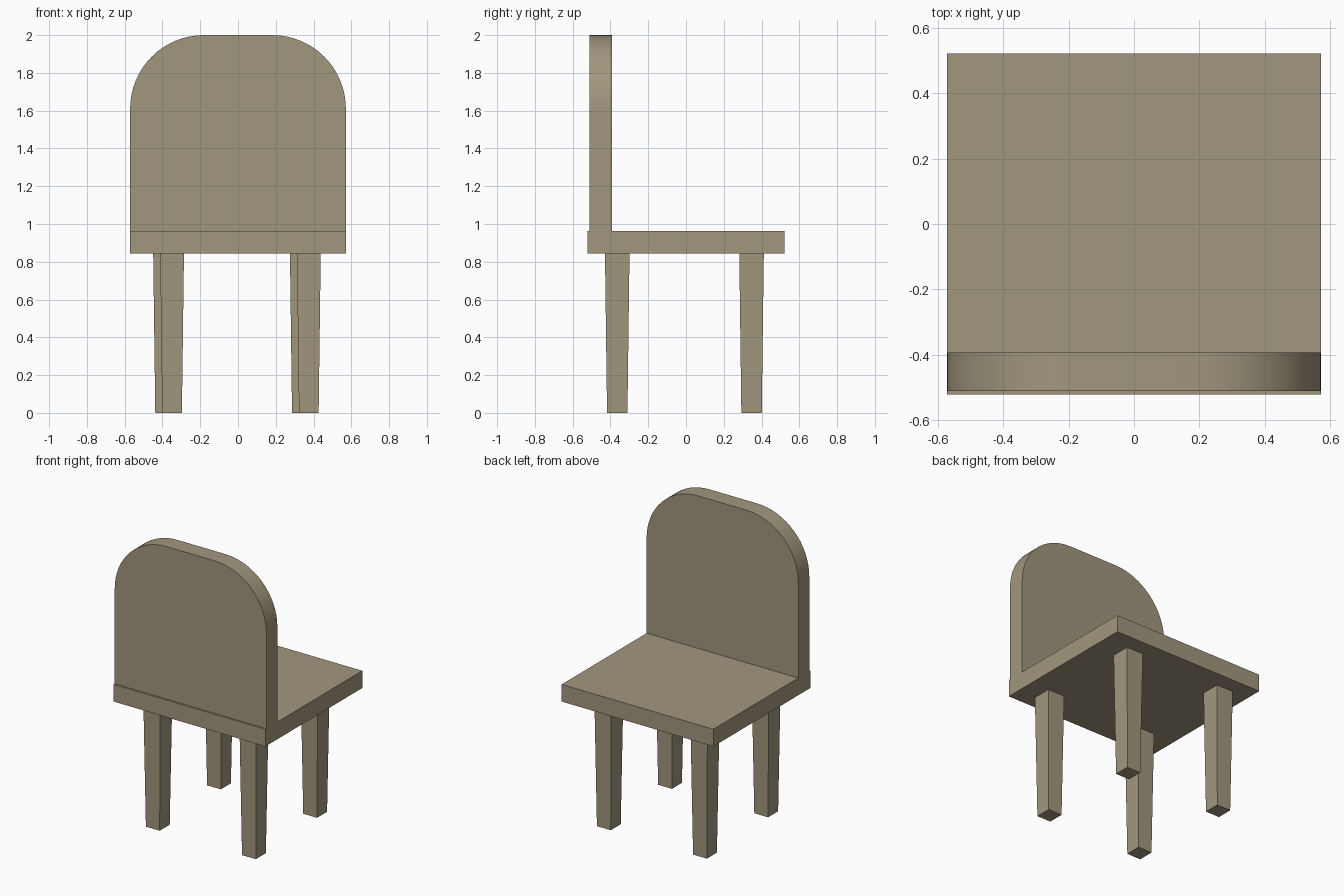
import bpy, bmesh
from math import sin, cos, pi

if "Cube" in bpy.data.objects:
    bpy.data.objects.remove(bpy.data.objects["Cube"])

# Muted brown wood for every part
WOOD = bpy.data.materials.new("wood")
WOOD.diffuse_color = (0.362, 0.309, 0.209, 1)
WOOD.use_nodes = True
WOOD.node_tree.nodes["Principled BSDF"].inputs["Base Color"].default_value = WOOD.diffuse_color


def loft(name, rings):
    """Closed solid from two matching rings of points."""
    bm = bmesh.new()
    a, b = [[bm.verts.new(p) for p in ring] for ring in rings]
    n = len(a)
    bm.faces.new(a)
    bm.faces.new(b)
    for i in range(n):
        j = (i + 1) % n
        bm.faces.new((a[i], a[j], b[j], b[i]))
    bmesh.ops.recalc_face_normals(bm, faces=bm.faces)
    mesh = bpy.data.meshes.new(name)
    bm.to_mesh(mesh)
    bm.free()
    mesh.materials.append(WOOD)
    ob = bpy.data.objects.new(name, mesh)
    bpy.context.collection.objects.link(ob)
    return ob


def rect(cx, cy, hx, hy, z):
    return [(cx + sx * hx, cy + sy * hy, z)
            for sx, sy in ((-1, -1), (1, -1), (1, 1), (-1, 1))]


HALF_W = 0.571
SEAT_BOTTOM, SEAT_TOP = 0.845, 0.962

# Seat slab
loft("seat", [rect(0, 0, HALF_W, 0.521, z) for z in (SEAT_BOTTOM, SEAT_TOP)])

# Backrest panel with rounded upper corners
R, SEG = 0.39, 16
profile = [(-HALF_W, SEAT_TOP), (HALF_W, SEAT_TOP)]
for side, start in ((1, 0), (-1, pi / 2)):
    for i in range(SEG + 1):
        t = start + i / SEG * pi / 2
        profile.append((side * (HALF_W - R) + R * cos(t), 2 - R + R * sin(t)))
back = loft("backrest", [[(x, y, z) for x, z in profile] for y in (-0.51, -0.392)])
bpy.context.view_layer.objects.active = back
back.select_set(True)
bpy.ops.object.shade_smooth_by_angle()

# Tapered square legs; the far pair sits slightly towards -x
for row, y, shift in (("front", -0.364, 0.013), ("rear", 0.347, -0.024)):
    for side, s in (("left", -1), ("right", 1)):
        x = s * 0.362 + shift
        loft(f"{row}_leg_{side}", [rect(x, y, 0.052, 0.054, 0),
                                   rect(x, y, 0.063, 0.065, SEAT_BOTTOM)])
